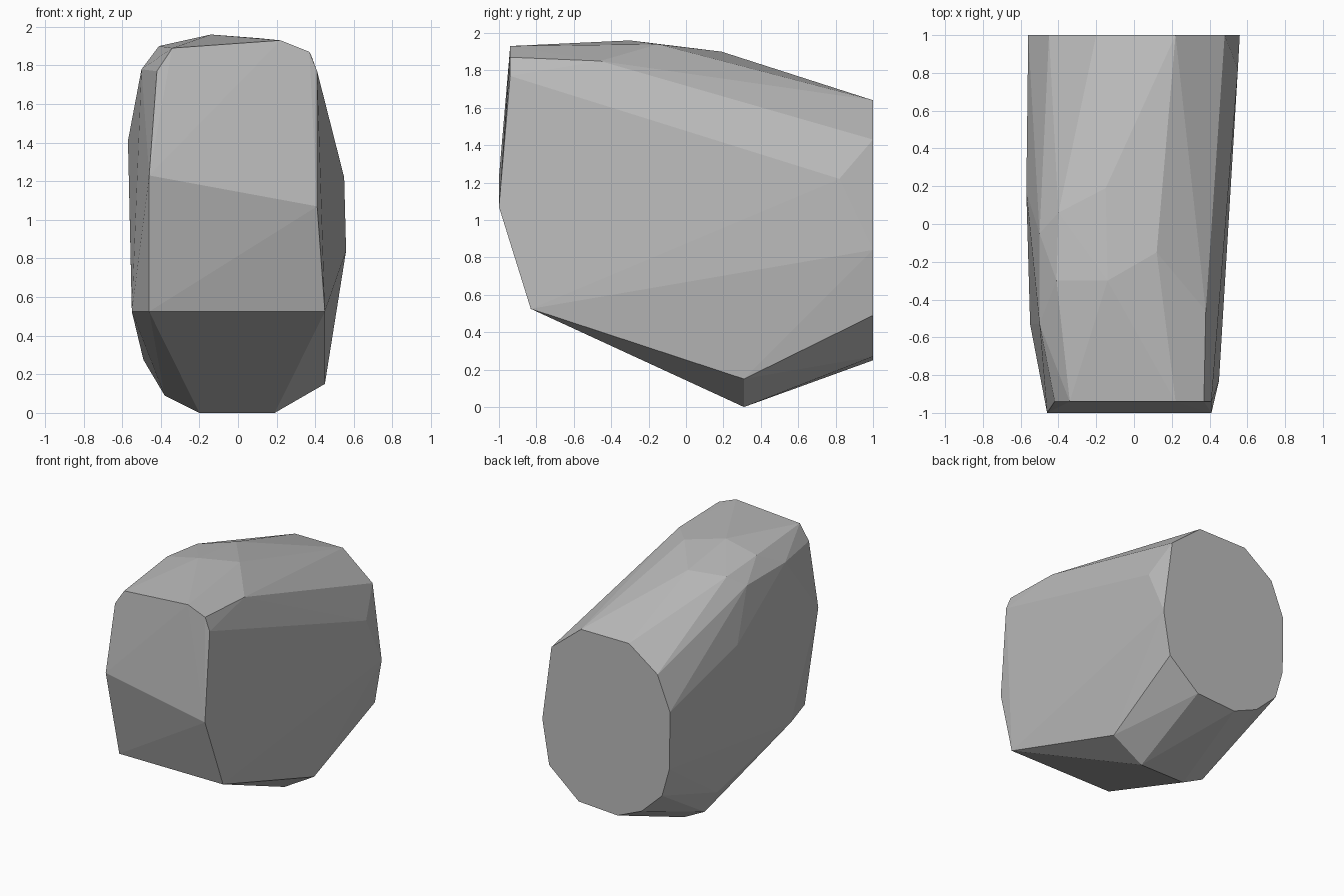
import bpy
import bmesh
from math import radians

# Start from an empty stage
default_cube = bpy.data.objects.get("Cube")
if default_cube:
    bpy.data.objects.remove(default_cube, do_unlink=True)


def make_material(name, colour):
    material = bpy.data.materials.new(name)
    material.use_nodes = True
    material.diffuse_color = colour
    shader = next(n for n in material.node_tree.nodes if n.type == "BSDF_PRINCIPLED")
    shader.inputs["Base Color"].default_value = colour
    return material


def station(y, outline):
    """Place an (x, z) outline on the plane at depth y."""
    return [(x, y, z) for x, z in outline]


def build_hull(name, points, material):
    """Wrap the section points in a faceted convex shell and merge flat areas."""
    mesh = bpy.data.meshes.new(name)
    shell = bmesh.new()
    for point in points:
        shell.verts.new(point)
    bmesh.ops.convex_hull(shell, input=shell.verts[:])
    loose = [v for v in shell.verts if not v.link_faces]
    bmesh.ops.delete(shell, geom=loose, context="VERTS")
    bmesh.ops.dissolve_limit(shell, angle_limit=radians(0.5),
                             verts=shell.verts[:], edges=shell.edges[:])
    bmesh.ops.recalc_face_normals(shell, faces=shell.faces[:])
    for face in shell.faces:
        face.smooth = False
    shell.to_mesh(mesh)
    shell.free()
    mesh.materials.append(material)
    hull = bpy.data.objects.new(name, mesh)
    bpy.context.collection.objects.link(hull)
    return hull


# Flat back end, a twelve-sided outline
back_rim = station(1, [
    (.56, .84), (.48, 1.43), (.22, 1.64), (-.2, 1.64), (-.45, 1.46), (-.56, 1.19),
    (-.555, .74), (-.49, .51), (-.31, .34), (-.1, .25), (.24, .27), (.5, .49)])

# Front end: upper brow, widest ridge and lower lip
front_brow = station(-.94, [
    (-.42, 1.77), (-.34, 1.89), (.22, 1.93), (.37, 1.87), (.41, 1.77)])
front_ridge = station(-1, [(-.46, 1.23), (.41, 1.07)])
front_lip = station(-.83, [(-.46, .525), (.45, .525)])

# Lowest section under the body
keel = station(.31, [
    (-.49, .275), (-.38, .09), (-.2, 0), (.19, 0), (.45, .15)])

# Uneven crown facets and the bulges on each side
crown = [(-.14, -.3, 1.96), (.12, -.15, 1.94), (-.15, .19, 1.9),
         (-.41, -.3, 1.9), (-.4, .06, 1.865), (.38, -.46, 1.85)]
side_bulges = [(-.5, -.53, 1.78), (-.5, -.05, 1.78), (-.57, .17, 1.41),
               (-.55, -.53, .525), (.55, .82, 1.22)]

grey = make_material("plain grey", (.5, .5, .5, 1))
build_hull("faceted_body",
           back_rim + front_brow + front_ridge + front_lip + keel + crown + side_bulges,
           grey)
